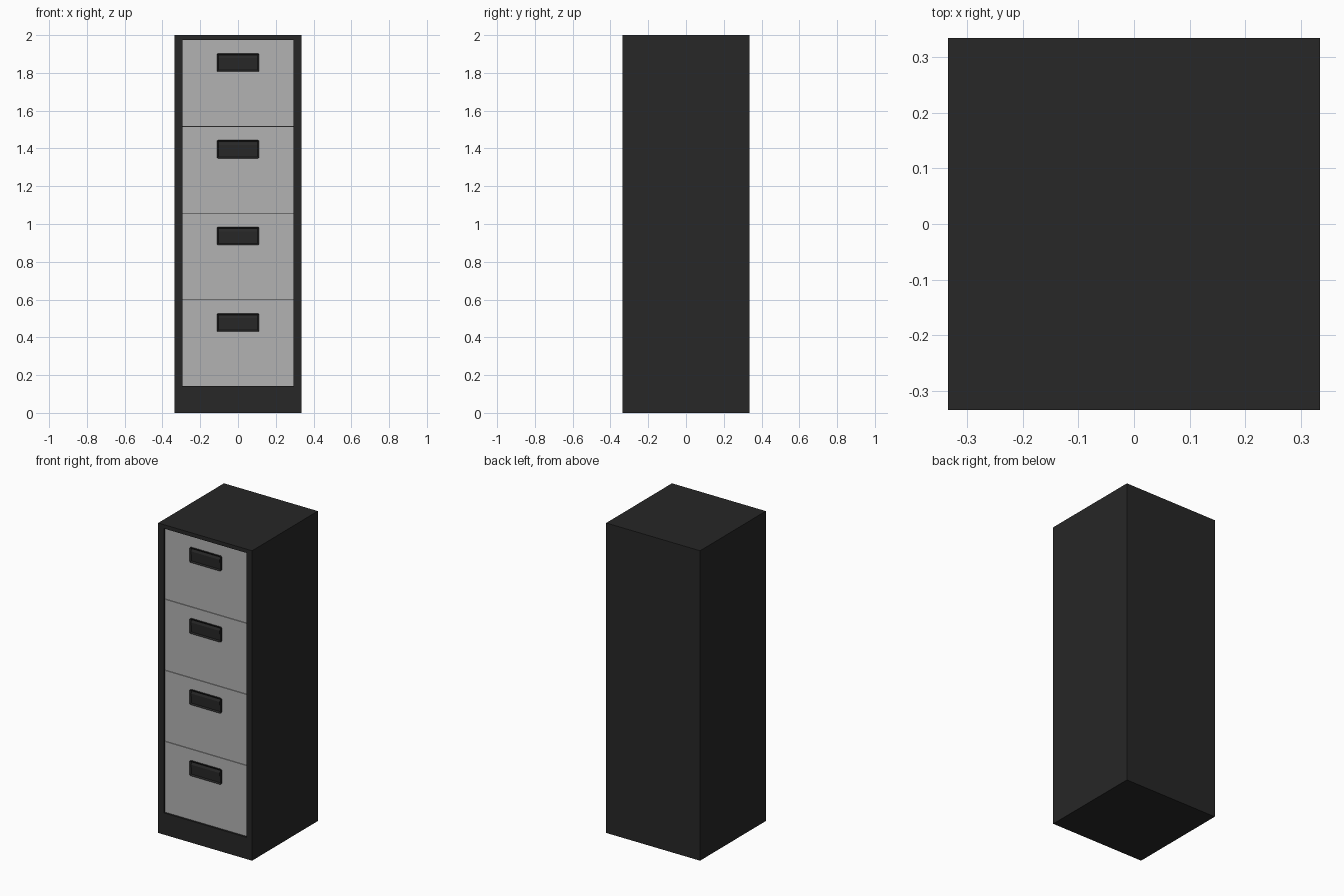
import bpy, bmesh
from mathutils import Vector

if "Cube" in bpy.data.objects:
    bpy.data.objects.remove(bpy.data.objects["Cube"])

W = 0.335            # half width and half depth
FRONT = -0.325       # drawer face plane, slightly inside the frame
Z0, Z1 = 0.14, 1.975 # drawer opening
PX = 0.295           # half width of opening


def material(name, c):
    m = bpy.data.materials.new(name)
    m.diffuse_color = (c, c, c, 1)
    m.use_nodes = True
    m.node_tree.nodes["Principled BSDF"].inputs["Base Color"].default_value = m.diffuse_color
    return m


BLACK = material("black", 0.02)
GREY = material("light_grey", 0.45)


def box(bm, lo, hi):
    lo, hi = Vector(lo), Vector(hi)
    verts = bmesh.ops.create_cube(bm, size=1)["verts"]
    for v in verts:
        v.co = (lo + hi) / 2 + v.co * (hi - lo)


def front_face(bm):
    bm.normal_update()
    return min(bm.faces, key=lambda f: f.calc_center_median().y)


def pocket(bm, x, z0, z1, y):
    """Sink a rectangular pocket into the front face, down to depth y."""
    face = front_face(bm)
    bmesh.ops.inset_region(bm, faces=[face], thickness=0.004)
    mid = face.calc_center_median()
    for v in face.verts:
        v.co.x = x if v.co.x > mid.x else -x
        v.co.z = z1 if v.co.z > mid.z else z0
    new = bmesh.ops.extrude_discrete_faces(bm, faces=[face])["faces"][0]
    for v in new.verts:
        v.co.y = y


def finish(bm, name, mat):
    bmesh.ops.recalc_face_normals(bm, faces=bm.faces)
    me = bpy.data.meshes.new(name)
    bm.to_mesh(me)
    bm.free()
    me.materials.append(mat)
    ob = bpy.data.objects.new(name, me)
    bpy.context.collection.objects.link(ob)
    return ob


# Cabinet shell with front opening
bm = bmesh.new()
box(bm, (-W, -W, 0), (W, W, 2))
pocket(bm, PX, Z0, Z1, FRONT + 0.006)
finish(bm, "cabinet_body", BLACK)

pitch = (Z1 - Z0) / 4
for i in range(4):
    base = Z0 + i * pitch
    # Drawer front, with a thin gap between neighbours
    bm = bmesh.new()
    box(bm, (-PX, FRONT, base + 0.0015), (PX, FRONT + 0.006, base + pitch - 0.0015))
    finish(bm, f"drawer_front_{i + 1}", GREY)

    # Handle plate with rounded corners and a shallow recess
    zc = base + 0.338
    bm = bmesh.new()
    box(bm, (-0.112, -0.334, zc - 0.048), (0.112, FRONT, zc + 0.048))
    bm.normal_update()
    corners = [e for e in bm.edges
               if abs(e.verts[0].co.y - e.verts[1].co.y) > 0.005]
    bmesh.ops.bevel(bm, geom=corners, offset=0.007, segments=2,
                    profile=0.5, affect='EDGES')
    face = front_face(bm)
    bmesh.ops.inset_region(bm, faces=[face], thickness=0.008, depth=-0.007)
    finish(bm, f"handle_{i + 1}", BLACK)

    # Sloping finger grip inside the handle
    bm = bmesh.new()
    box(bm, (-0.102, -0.333, zc + 0.005), (0.102, -0.327, zc + 0.036))
    for v in bm.verts:
        if v.co.y < -0.33 and v.co.z > zc + 0.02:
            v.co.z -= 0.012
    finish(bm, f"handle_grip_{i + 1}", BLACK)
